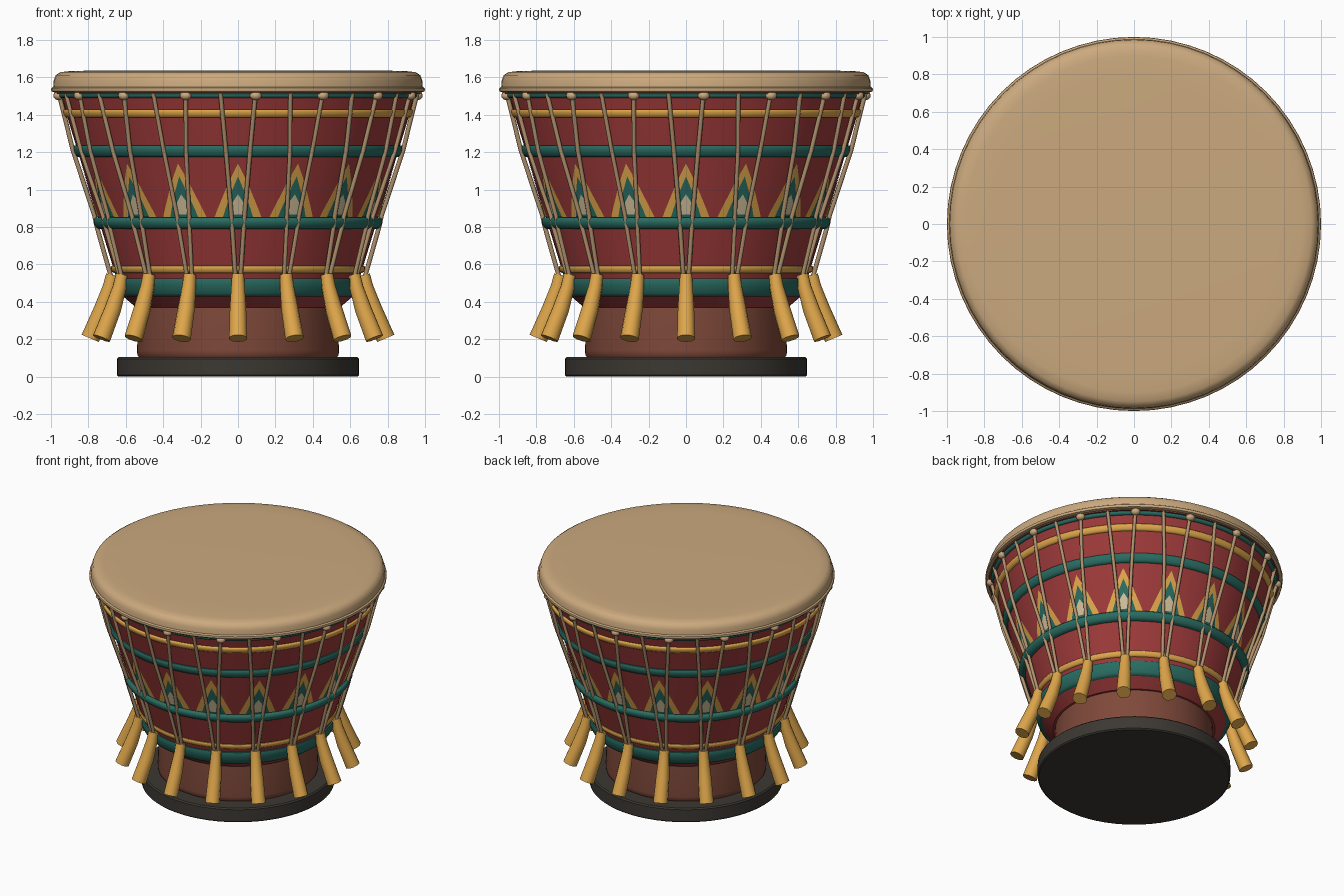
import bpy, bmesh, math
from mathutils import Vector

if "Cube" in bpy.data.objects:
    bpy.data.objects.remove(bpy.data.objects["Cube"])

COUNT = 16
STEP = 2 * math.pi / COUNT
FRONT = -math.pi / 2


def material(name, r, g, b):
    m = bpy.data.materials.new(name)
    m.use_nodes = True
    m.diffuse_color = (r, g, b, 1)
    m.node_tree.nodes["Principled BSDF"].inputs["Base Color"].default_value = (r, g, b, 1)
    return m


skin = material("tan skin", 0.60, 0.40, 0.21)
red = material("red paint", 0.34, 0.042, 0.042)
teal = material("teal paint", 0.022, 0.15, 0.12)
gold = material("gold paint", 0.73, 0.38, 0.07)
brown = material("brown wood", 0.21, 0.066, 0.042)
dark = material("dark foot", 0.045, 0.040, 0.033)
cord = material("cord tan", 0.44, 0.29, 0.155)
cream = material("cream paint", 0.62, 0.52, 0.32)


def finish(name, bm, mat, angle=40):
    bmesh.ops.recalc_face_normals(bm, faces=bm.faces)
    me = bpy.data.meshes.new(name)
    bm.to_mesh(me)
    bm.free()
    me.materials.append(mat)
    for p in me.polygons:
        p.use_smooth = True
    me.set_sharp_from_angle(angle=math.radians(angle))
    ob = bpy.data.objects.new(name, me)
    bpy.context.collection.objects.link(ob)
    return ob


def lathe(name, profile, mat, closed=False, angle=40):
    """Revolve (radius, height) points around z."""
    bm = bmesh.new()
    verts = [bm.verts.new((r, 0, z)) for r, z in profile]
    pairs = list(zip(verts, verts[1:]))
    if closed:
        pairs.append((verts[-1], verts[0]))
    edges = [bm.edges.new(p) for p in pairs]
    bmesh.ops.spin(bm, geom=verts + edges, cent=(0, 0, 0), axis=(0, 0, 1),
                   angle=2 * math.pi, steps=64, use_merge=True)
    bmesh.ops.remove_doubles(bm, verts=bm.verts, dist=0.0001)
    return finish(name, bm, mat, angle)


def wall(z):
    """Radius of the shell at a height."""
    return 0.657 + 0.305 * (z - 0.55)


def band(name, low, high, out, mat):
    """Rounded hoop that follows the slope of the shell."""
    h = high - low
    rows = [(0, -0.02), (0, 0.5 * out), (0.15, 0.85 * out), (0.4, out),
            (0.6, out), (0.85, 0.85 * out), (1, 0.5 * out), (1, -0.02)]
    lathe(name, [(wall(low + t * h) + o, low + t * h) for t, o in rows], mat, True, 60)


def polar(radius, angle, z):
    return Vector((radius * math.cos(angle), radius * math.sin(angle), z))


def tube(name, path, radii, sides, mat):
    """Capped round tube through the path points."""
    bm = bmesh.new()
    rings = []
    for i, p in enumerate(path):
        d = (path[min(i + 1, len(path) - 1)] - path[max(i - 1, 0)]).normalized()
        u = d.cross(Vector((1, 0, 0))).normalized()
        v = d.cross(u)
        rings.append([bm.verts.new(p + radii[i] * (u * math.cos(a) + v * math.sin(a)))
                      for a in (2 * math.pi * k / sides for k in range(sides))])
    for a, b in zip(rings, rings[1:]):
        for k in range(sides):
            n = (k + 1) % sides
            bm.faces.new((a[k], a[n], b[n], b[k]))
    bm.faces.new(rings[0])
    bm.faces.new(rings[-1])
    return finish(name, bm, mat, 50)


def leaf(name, outline, lift, mat):
    """Thin pointed plate wrapped onto the shell, from (half width, z) rows."""
    bm = bmesh.new()
    cols = 8
    rows = []
    for half, z in outline:
        r = wall(z) + lift
        rows.append([bm.verts.new(polar(r, FRONT + half * (2 * k / cols - 1) / r, z))
                     for k in range(cols + 1)])
    for a, b in zip(rows, rows[1:]):
        for k in range(cols):
            bm.faces.new((a[k], a[k + 1], b[k + 1], b[k]))
    bmesh.ops.remove_doubles(bm, verts=bm.verts, dist=0.0005)
    ob = finish(name, bm, mat)
    # every plate must face away from the shell
    if ob.data.polygons[0].normal.y > 0:
        ob.data.flip_normals()
    return ob


def ring_of(ob):
    """Repeat an object evenly around the drum."""
    for k in range(1, COUNT):
        c = bpy.data.objects.new(f"{ob.name}_{k + 1}", ob.data)
        c.rotation_euler.z = k * STEP
        bpy.context.collection.objects.link(c)


# Foot, stem, shell and head
lathe("foot", [(0, 0), (0.638, 0), (0.647, 0.008), (0.647, 0.096),
               (0.638, 0.105), (0, 0.105)], dark, angle=30)
lathe("stem", [(0, 0.1), (0.525, 0.1), (0.538, 0.115), (0.54, 0.14),
               (0.53, 0.38), (0, 0.38)], brown)
lathe("shell", [(0, 0.37), (0.545, 0.37), (0.615, 0.43), (wall(0.53), 0.53),
                (wall(1.52), 1.52), (0, 1.52)], red, angle=25)
lathe("rim", [(0.93, 1.512), (0.975, 1.512), (0.98, 1.53), (0.93, 1.53)], brown, True)
lathe("drum_head", [(0, 1.637), (0.78, 1.637), (0.9, 1.634), (0.95, 1.628),
                    (0.975, 1.612), (0.985, 1.585), (0.988, 1.55), (0.998, 1.543),
                    (1.0, 1.535), (0.996, 1.525), (0.98, 1.52), (0, 1.52)], skin)

# Painted hoops
band("lowest_hoop", 0.43, 0.525, 0.022, teal)
band("lower_gold_hoop", 0.555, 0.592, 0.014, gold)
band("lower_teal_hoop", 0.79, 0.85, 0.032, teal)
band("upper_teal_hoop", 1.175, 1.235, 0.022, teal)
band("upper_gold_hoop", 1.385, 1.43, 0.018, gold)
band("top_hoop", 1.49, 1.515, 0.016, teal)

# Layered leaf motif
ring_of(leaf("gold_leaf", [(0.125, 0.855), (0.112, 0.89), (0.085, 0.955),
                           (0.055, 1.03), (0, 1.14)], 0.003, gold))
ring_of(leaf("teal_leaf", [(0.08, 0.855), (0.066, 0.9), (0.048, 0.95),
                           (0.034, 0.99), (0, 1.07)], 0.006, teal))
ring_of(leaf("cream_leaf", [(0.045, 0.868), (0.042, 0.9), (0.03, 0.93),
                            (0, 0.975)], 0.009, cream))

# Paired tension cords running from the rim to each tassel
cord_rows = [(0.965, 1.525), (0.885, 1.21), (0.768, 0.86), (0.755, 0.8), (0.675, 0.52)]
for side, word in ((-1, "left"), (1, "right")):
    path = []
    for r, z in cord_rows:
        t = (z - 0.52) / 1.005
        path.append(polar(r, FRONT - side * math.radians(1.1 + 4.525 * t), z))
    ring_of(tube(word + "_cord", path, [0.012] * len(path), 8, cord))

# Knots at the rim, one per pair of cords
bm = bmesh.new()
bmesh.ops.create_uvsphere(bm, u_segments=12, v_segments=8, radius=0.032)
bmesh.ops.scale(bm, vec=(1, 0.85, 0.75), verts=bm.verts)
bmesh.ops.translate(bm, vec=polar(0.965, FRONT + STEP / 4, 1.503), verts=bm.verts)
ring_of(finish("knot", bm, skin))

# Flared tassels hanging outward
ring_of(tube("tassel", [polar(r, FRONT, z) for r, z in
                        ((0.672, 0.545), (0.685, 0.48), (0.725, 0.36), (0.79, 0.205))],
             [0.034, 0.038, 0.046, 0.05], 10, gold))
